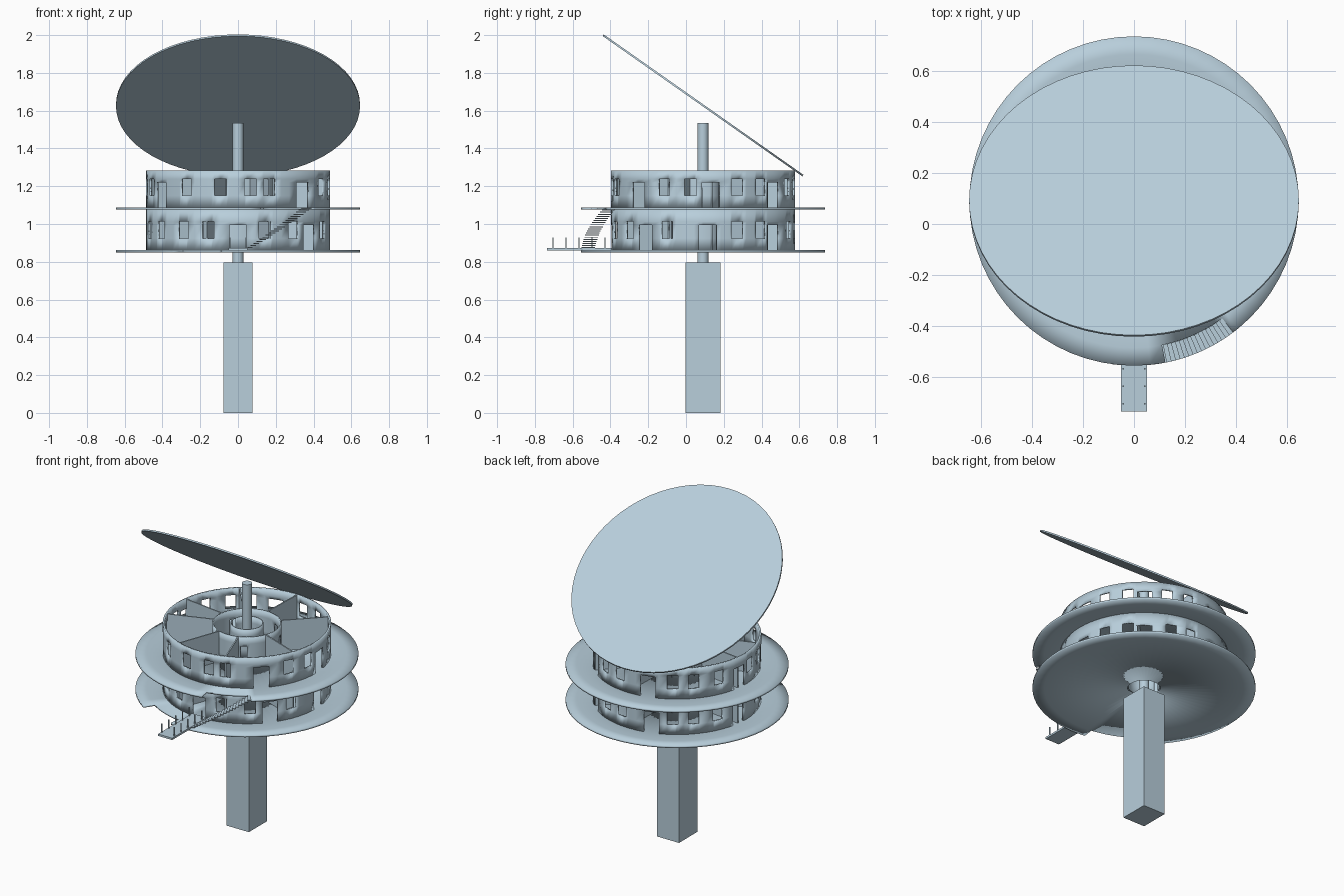
import bpy, bmesh, math
from mathutils import Matrix, Vector

if "Cube" in bpy.data.objects:
    bpy.data.objects.remove(bpy.data.objects["Cube"])

CY = 0.09            # y of the central axis
DISC_R, DRUM_R = 0.645, 0.487
STAIR_R, HOLE_R = 0.575, 0.095

paint = bpy.data.materials.new("pale_blue_grey")
paint.use_nodes = True
colour = (0.48, 0.62, 0.71, 1)
paint.diffuse_color = colour
paint.node_tree.nodes["Principled BSDF"].inputs["Base Color"].default_value = colour


def finish(name, bm, thickness=0, smooth=True):
    """Turn a bmesh into an object, thickened inwards if asked."""
    mesh = bpy.data.meshes.new(name)
    bm.to_mesh(mesh)
    bm.free()
    mesh.materials.append(paint)
    obj = bpy.data.objects.new(name, mesh)
    bpy.context.collection.objects.link(obj)
    if thickness:
        mod = obj.modifiers.new("thickness", "SOLIDIFY")
        mod.thickness, mod.offset = thickness, -1
    if smooth:
        bpy.ops.object.select_all(action="DESELECT")
        obj.select_set(True)
        bpy.context.view_layer.objects.active = obj
        bpy.ops.object.shade_smooth_by_angle(angle=math.radians(30))
    return obj


def polar(angle, r, z):
    a = math.radians(angle)
    return Vector((r * math.cos(a), CY + r * math.sin(a), z))


def add_grid(bm, us, vs, point, keep=lambda u, v: True):
    """Quad patch over us x vs, leaving out the cells that fail keep."""
    grid = [[bm.verts.new(point(u, v)) for v in vs] for u in us]
    for i in range(len(us) - 1):
        for j in range(len(vs) - 1):
            if keep((us[i] + us[i + 1]) / 2, (vs[j] + vs[j + 1]) / 2):
                bm.faces.new((grid[i][j], grid[i + 1][j],
                              grid[i + 1][j + 1], grid[i][j + 1]))
    loose = [v for v in bm.verts if not v.link_faces]
    bmesh.ops.delete(bm, geom=loose, context="VERTS")
    bmesh.ops.remove_doubles(bm, verts=bm.verts, dist=1e-5)


def angles(start, end, extra=()):
    steps = 64
    even = [start + (end - start) * i / steps for i in range(steps + 1)]
    inner = [a for a in even[1:-1] if all(abs(a - e) > 0.8 for e in extra)]
    return sorted([start, end] + inner + list(extra))


def wall(name, r, z, height, doors=(), windows=(), span=(-180, 180), thickness=0.012):
    """Curved wall with door and window openings at given bearings."""
    door_half, win_half = 5.5, 3.8
    sill, door_top, win_top = z + 0.062, z + 0.132, z + 0.15

    def keep(a, h):
        if h < door_top and any(abs(a - d) < door_half for d in doors):
            return False
        in_band = sill < h < win_top
        return not (in_band and any(abs(a - w) < win_half for w in windows))

    edges = [d + s * door_half for d in doors for s in (-1, 1)]
    edges += [w + s * win_half for w in windows for s in (-1, 1)]
    bm = bmesh.new()
    add_grid(bm, angles(*span, edges), [z, sill, door_top, win_top, z + height],
             lambda a, h: polar(a, r, h), keep)
    return finish(name, bm, thickness)


def deck(name, top, notch):
    """Ring floor with a stair notch cut into the rim."""
    bm = bmesh.new()
    add_grid(bm, angles(-180, 180, notch), [DISC_R, STAIR_R, HOLE_R],
             lambda a, r: polar(a, r, top),
             lambda a, r: not (notch[0] < a < notch[1] and r > STAIR_R))
    bmesh.ops.recalc_face_normals(bm, faces=bm.faces)
    if next(iter(bm.faces)).normal.z < 0:
        bmesh.ops.reverse_faces(bm, faces=bm.faces)
    return finish(name, bm, 0.012)


def add_box(bm, lo, hi, turn=Matrix()):
    lo, hi = Vector(lo), Vector(hi)
    size = Matrix.Diagonal((*(hi - lo), 1))
    bmesh.ops.create_cube(bm, size=1, matrix=turn @ Matrix.Translation((lo + hi) / 2) @ size)


def cylinder(name, r, depth, matrix, sides):
    bm = bmesh.new()
    bmesh.ops.create_cone(bm, cap_ends=True, segments=sides, radius1=r, radius2=r,
                          depth=depth, matrix=matrix)
    return finish(name, bm)


# Square support post and round core column
bm = bmesh.new()
add_box(bm, (-0.078, CY - 0.092, 0), (0.078, CY + 0.092, 0.795))
finish("support_post", bm, smooth=False)
cylinder("core_column", 0.029, 0.74, Matrix.Translation((0, CY, 1.165)), 24)

# Two ring decks
deck("lower_deck", 0.862, (-123, -98))
deck("upper_deck", 1.088, (-79, -53))

# Outer drum walls, one per storey
wall("lower_drum_wall", DRUM_R, 0.862, 0.216,
     doors=(-90, -39, 3, 50, 107, 172),
     windows=(-164, -147, -126.5, -109, -73, -53, -23, 22, 39, 69, 84, 122, 136.5, 154))
wall("upper_drum_wall", DRUM_R, 1.088, 0.194,
     doors=(-147, -45, 5, 50, 104.5, 173),
     windows=(-175, -160, -124, -101, -82, -70, -25, -8, 22, 39, 66, 82, 122, 136.5, 155))

# Inner rings and radial partitions on each storey
for storey, z, h in (("lower", 0.862, 0.214), ("upper", 1.088, 0.192)):
    wall(storey + "_shaft_wall", HOLE_R, z, h, span=(-170, 170), thickness=0.006)
    wall(storey + "_hall_wall", 0.2, z, h, doors=(-60, 20, 65, 110, 150, 220),
         span=(-110, 240), thickness=0.008)
    bm = bmesh.new()
    for bearing in (-110, -70, -21, 45, 88, 130, 172, 200):
        turn = Matrix.Translation((0, CY, z)) @ Matrix.Rotation(math.radians(bearing), 4, "Z")
        add_box(bm, (0.195, -0.004, 0), (DRUM_R - 0.006, 0.004, h), turn)
    finish(storey + "_partitions", bm, smooth=False)

# Curved stair between the decks
bm = bmesh.new()
treads = 20
for i in range(treads):
    z = 0.872 + 0.21 * i / (treads - 1)
    start = -85 + 32 * i / treads
    step = bmesh.new()
    add_grid(step, [start, start + 1.8], [DISC_R, STAIR_R], lambda a, r: polar(a, r, z))
    lift = bmesh.ops.extrude_face_region(step, geom=step.faces[:])["geom"]
    bmesh.ops.translate(step, vec=(0, 0, 0.005),
                        verts=[g for g in lift if isinstance(g, bmesh.types.BMVert)])
    bmesh.ops.recalc_face_normals(step, faces=step.faces)
    piece = bpy.data.meshes.new("tread")
    step.to_mesh(piece)
    step.free()
    bm.from_mesh(piece)
    bpy.data.meshes.remove(piece)
finish("stair_treads", bm, smooth=False)

# Entry gangway with rail posts
bm = bmesh.new()
add_box(bm, (-0.05, -0.735, 0.86), (0.05, -0.39, 0.872))
finish("gangway", bm, smooth=False)
bm = bmesh.new()
for i in range(5):
    for x in (-0.043, 0.043):
        y = -0.705 + 0.069 * i
        add_box(bm, (x - 0.003, y - 0.003, 0.87), (x + 0.003, y + 0.003, 0.928))
finish("gangway_posts", bm, smooth=False)

# Tilted dish panel
tilt = Matrix.Translation((0, CY, 1.628)) @ Matrix.Rotation(math.radians(-35.1), 4, "X")
cylinder("tilted_dish", 0.646, 0.01, tilt, 64)
